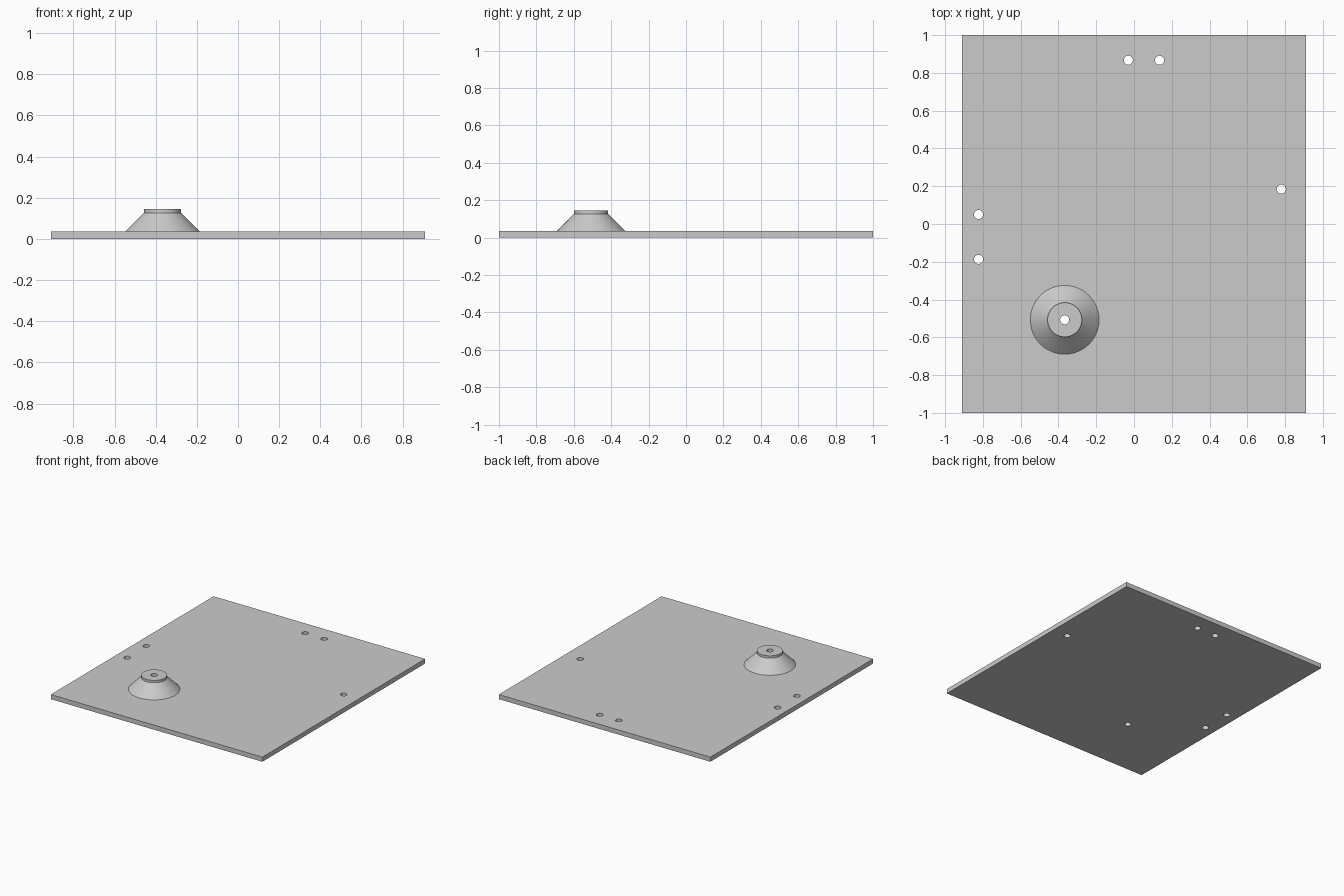
import bpy, bmesh, math
from mathutils import Matrix

HALF_X, HALF_Y, THICK = 0.91, 1.0, 0.036
HUB = (-0.367, -0.507)
HUB_TOP, NECK_Z, NECK_R = 0.145, 0.127, 0.091
HOLE_R = 0.024
HOLES = [HUB, (-0.03, 0.867), (0.135, 0.867), (0.78, 0.185),
         (-0.823, 0.05), (-0.823, -0.187)]

cube = bpy.data.objects.get("Cube")
if cube:
    bpy.data.objects.remove(cube, do_unlink=True)

grey = bpy.data.materials.new("plain_grey")
grey.use_nodes = True
grey.diffuse_color = (0.6, 0.6, 0.6, 1)
grey.node_tree.nodes["Principled BSDF"].inputs["Base Color"].default_value = (0.6, 0.6, 0.6, 1)


def finish(name, bm):
    bmesh.ops.recalc_face_normals(bm, faces=bm.faces)
    mesh = bpy.data.meshes.new(name)
    bm.to_mesh(mesh)
    bm.free()
    mesh.materials.append(grey)
    obj = bpy.data.objects.new(name, mesh)
    bpy.context.collection.objects.link(obj)
    return obj


def lathe(name, profile, center, sides):
    """Closed solid of revolution from (radius, height) points."""
    bm = bmesh.new()
    rings = []
    for r, z in profile:
        angles = [2 * math.pi * i / sides for i in range(sides)]
        rings.append([bm.verts.new((center[0] + r * math.cos(a),
                                    center[1] + r * math.sin(a), z)) for a in angles])
    for low, high in zip(rings, rings[1:]):
        for i in range(sides):
            j = (i + 1) % sides
            bm.faces.new((low[i], low[j], high[j], high[i]))
    bm.faces.new(rings[0][::-1])
    bm.faces.new(rings[-1])
    return finish(name, bm)


def combine(target, tool, operation):
    """Apply a boolean, then discard the tool."""
    bpy.context.view_layer.objects.active = target
    mod = target.modifiers.new(operation.lower(), 'BOOLEAN')
    mod.operation, mod.object, mod.solver = operation, tool, 'EXACT'
    bpy.ops.object.modifier_apply(modifier=mod.name)
    bpy.data.objects.remove(tool, do_unlink=True)


# Flat rectangular plate
bm = bmesh.new()
bmesh.ops.create_cube(bm, size=1, matrix=Matrix.Translation((0, 0, THICK / 2))
                      @ Matrix.Diagonal((2 * HALF_X, 2 * HALF_Y, THICK, 1)))
plate = finish("mounting_plate", bm)

# Conical boss with a short straight neck, rooted inside the plate
root = THICK / 2
boss = lathe("conical_boss", [(NECK_R + NECK_Z - root, root), (NECK_R, NECK_Z),
                              (NECK_R, HUB_TOP)], HUB, 96)
combine(plate, boss, 'UNION')

# Through holes in the plate and the boss
for spot in HOLES:
    drill = lathe("drill", [(HOLE_R, -0.1), (HOLE_R, 0.3)], spot, 40)
    combine(plate, drill, 'DIFFERENCE')

# Smooth the round walls, keep the rims crisp
bpy.ops.object.select_all(action='DESELECT')
plate.select_set(True)
bpy.context.view_layer.objects.active = plate
bpy.ops.object.shade_smooth_by_angle(angle=math.radians(30))
